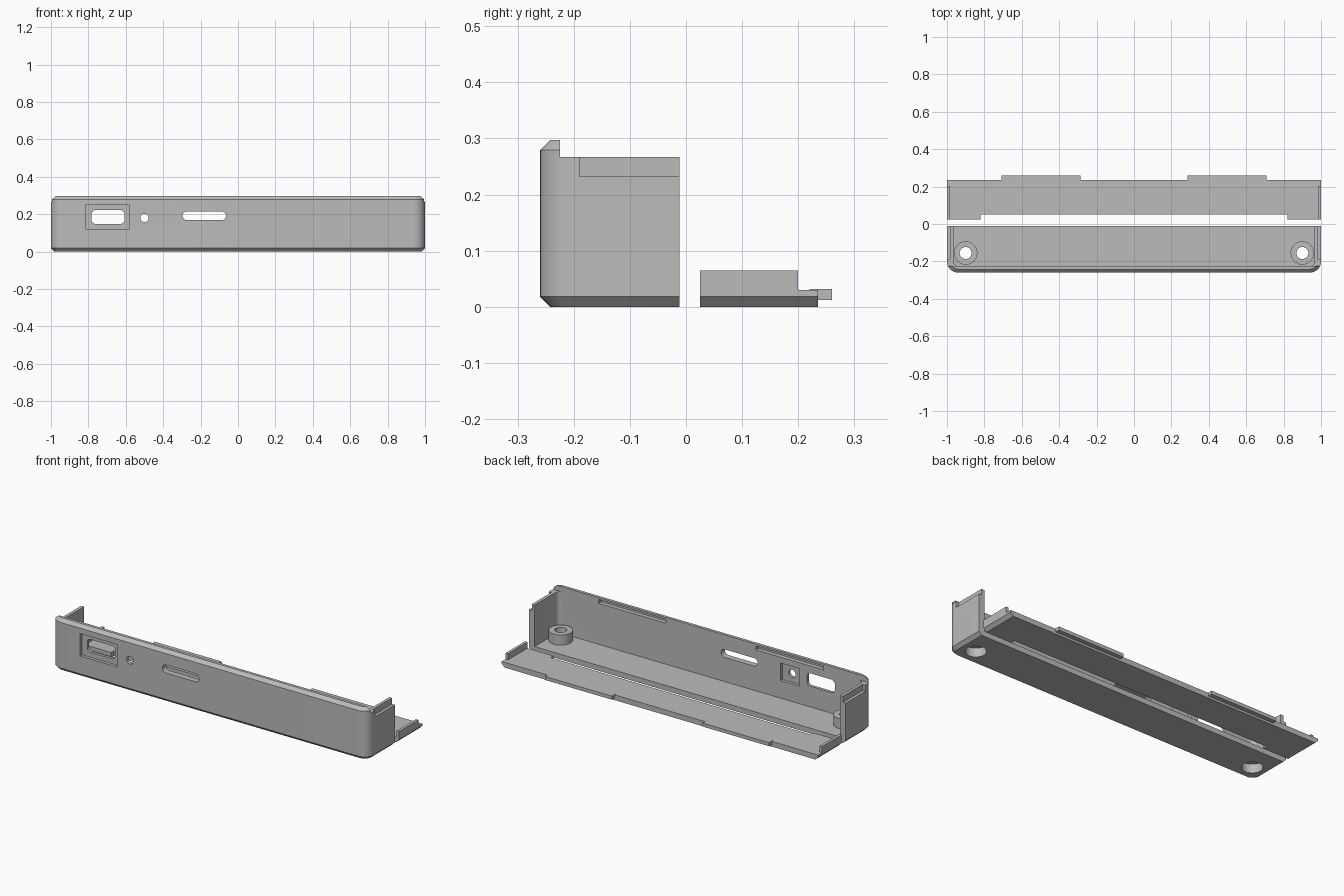
import bpy
import bmesh
from math import sin, cos, pi

if "Cube" in bpy.data.objects:
    bpy.data.objects.remove(bpy.data.objects["Cube"], do_unlink=True)

GREY = bpy.data.materials.new("plain grey")
GREY.use_nodes = True
GREY.diffuse_color = (0.5, 0.5, 0.5, 1)
GREY.node_tree.nodes["Principled BSDF"].inputs["Base Color"].default_value = (0.5, 0.5, 0.5, 1)


def loft(name, rings):
    """Closed solid through matching rings of points."""
    bm = bmesh.new()
    loops = [[bm.verts.new(p) for p in ring] for ring in rings]
    n = len(loops[0])
    for low, high in zip(loops, loops[1:]):
        for i in range(n):
            j = (i + 1) % n
            bm.faces.new((low[i], low[j], high[j], high[i]))
    bm.faces.new(loops[0])
    bm.faces.new(loops[-1])
    bmesh.ops.recalc_face_normals(bm, faces=bm.faces)
    mesh = bpy.data.meshes.new(name)
    bm.to_mesh(mesh)
    bm.free()
    mesh.materials.append(GREY)
    obj = bpy.data.objects.new(name, mesh)
    bpy.context.collection.objects.link(obj)
    return obj


def box(x0, x1, y0, y1, z0, z1):
    base = [(x0, y0), (x1, y0), (x1, y1), (x0, y1)]
    return loft("block", [[(x, y, z) for x, y in base] for z in (z0, z1)])


def rounded_rect(cx, cy, w, h, r, steps=10):
    """Outline with round corners; w and h are half sizes."""
    pts = []
    for q, (sx, sy) in enumerate([(1, 1), (-1, 1), (-1, -1), (1, -1)]):
        for i in range(steps + 1):
            a = (q + i / steps) * pi / 2
            pts.append((cx + sx * (w - r) + r * cos(a), cy + sy * (h - r) + r * sin(a)))
    return pts


def cylinder(x, y, r, z0, z1, n=48):
    ring = [(x + r * cos(2 * pi * i / n), y + r * sin(2 * pi * i / n)) for i in range(n)]
    return loft("cylinder", [[(px, py, z) for px, py in ring] for z in (z0, z1)])


def front_port(cx, cz, w, h, r):
    """Cutter running through the front wall."""
    outline = rounded_rect(cx, cz, w, h, r)
    return loft("port", [[(x, y, z) for x, z in outline] for y in (-0.3, -0.2)])


def tray_ring(w, front, back, r, z, steps=12):
    """U-shaped outline with two round front corners."""
    pts = [(w, back)]
    for side, start in ((1, 0), (-1, -pi / 2)):
        for i in range(steps + 1):
            a = start - i / steps * pi / 2
            pts.append((side * (w - r) + r * cos(a), front + r + r * sin(a)))
    pts.append((-w, back))
    return [(x, y, z) for x, y in pts]


def combine(obj, other, operation):
    mod = obj.modifiers.new("bool", 'BOOLEAN')
    mod.operation = operation
    mod.solver = 'EXACT'
    mod.object = other
    graph = bpy.context.evaluated_depsgraph_get()
    mesh = bpy.data.meshes.new_from_object(obj.evaluated_get(graph))
    obj.modifiers.clear()
    obj.data = mesh
    bpy.data.objects.remove(other, do_unlink=True)


def cut(obj, other):
    combine(obj, other, 'DIFFERENCE')


def add(obj, other):
    combine(obj, other, 'UNION')


# Tray shell: rounded front corners, chamfered top and bottom edges
BACK, CH, TOP = -0.012, 0.018, 0.297
tray = loft("tray", [
    tray_ring(1 - c, -0.26 + c, BACK, 0.06 - c, z)
    for c, z in ((CH, 0), (0, CH), (0, TOP - CH), (CH, TOP))])
cut(tray, loft("cavity", [tray_ring(0.965, -0.225, 0.1, 0.025, z) for z in (0.03, 0.5)]))
cut(tray, box(-1.1, 1.1, -0.225, 0.1, 0.267, 0.5))

for s in (-1, 1):
    # Outer rebate on the side wall
    xs = sorted((s * 0.983, s * 1.1))
    cut(tray, box(*xs, -0.19, 0.1, 0.232, 0.5))
    # Catch slot inside the front lip
    xs = sorted((s * 0.285, s * 0.71))
    cut(tray, box(*xs, -0.249, -0.2, 0.264, 0.286))
    # Screw boss with counterbore
    add(tray, cylinder(s * 0.9, -0.155, 0.0625, 0.015, 0.088))
    cut(tray, cylinder(s * 0.9, -0.155, 0.054, -0.1, 0.05))
    cut(tray, cylinder(s * 0.9, -0.155, 0.032, -0.1, 0.2))

# Front ports
cut(tray, box(-0.815, -0.58, -0.3, -0.242, 0.12, 0.248))
cut(tray, front_port(-0.695, 0.185, 0.088, 0.037, 0.022))
cut(tray, box(-0.56, -0.44, -0.243, -0.2, 0.13, 0.23))
cut(tray, front_port(-0.5, 0.18, 0.022, 0.022, 0.0219))
cut(tray, front_port(-0.18, 0.191, 0.116, 0.023, 0.0229))

# Lid: plate with upright side strips, chamfered lower side edges
half = [(1 - CH, 0), (1, CH), (1, 0.065), (0.984, 0.065), (0.984, 0.03)]
profile = half + [(-x, z) for x, z in reversed(half)]
lid = loft("lid", [[(x, y, z) for x, z in profile] for y in (0.025, 0.235)])
cut(lid, box(-1.1, 1.1, 0.2, 0.3, 0.03, 0.1))
cut(lid, box(-0.82, 0.82, 0, 0.05, -0.1, 0.1))
for s in (-1, 1):
    # Catch tabs
    xs = sorted((s * 0.287, s * 0.708))
    add(lid, box(*xs, 0.22, 0.26, 0.012, 0.032))

for obj in (tray, lid):
    bpy.ops.object.select_all(action='DESELECT')
    obj.select_set(True)
    bpy.context.view_layer.objects.active = obj
    bpy.ops.object.shade_smooth_by_angle(angle=pi / 6)
